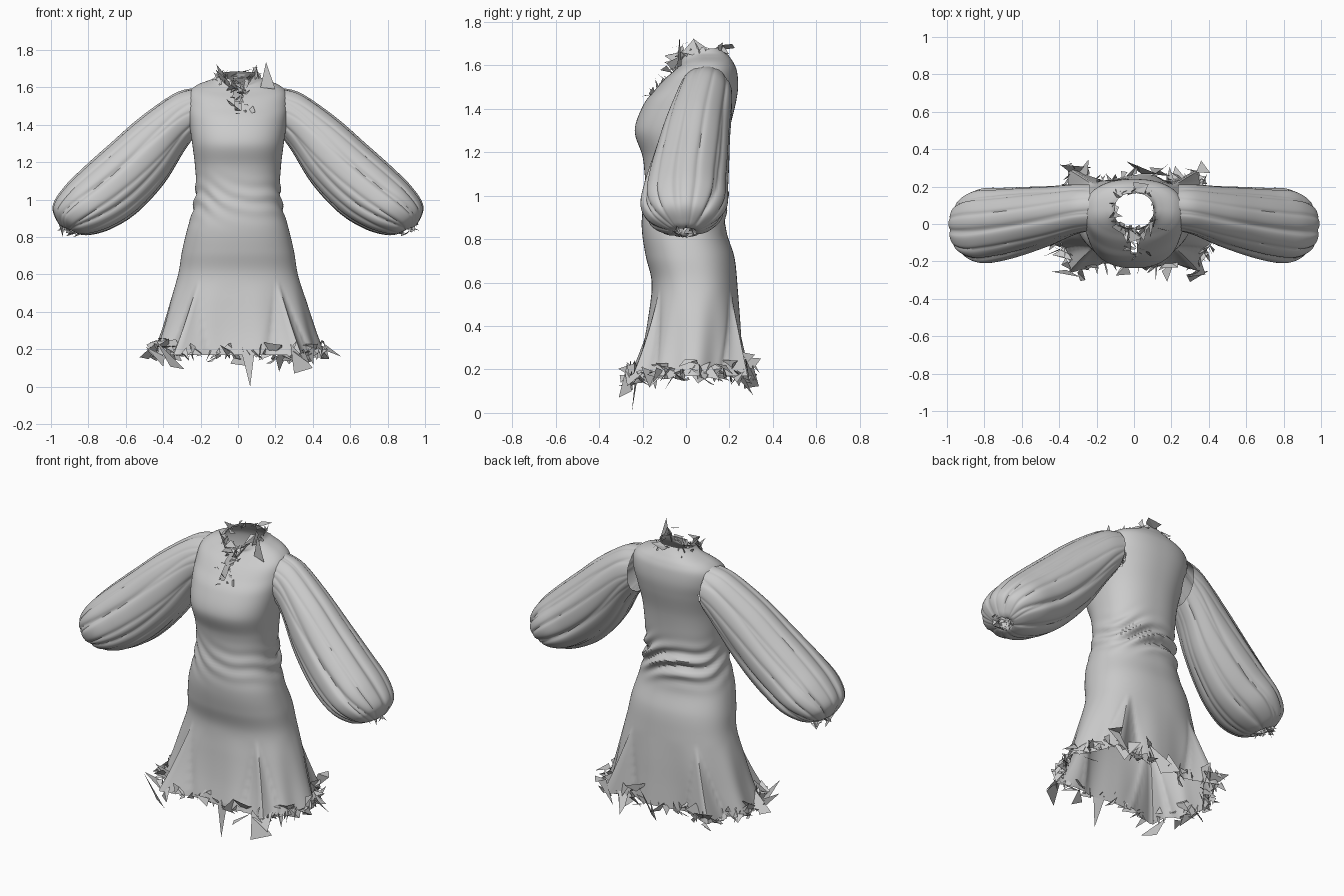
import bpy, bmesh, math, random
from mathutils import Vector

if "Cube" in bpy.data.objects:
    bpy.data.objects.remove(bpy.data.objects["Cube"])
random.seed(7)
TAU = 2 * math.pi


def spline(rows, t):
    """Catmull-Rom through rows of numbers, t in 0..1."""
    n = len(rows) - 1
    i = min(int(t * n), n - 1)
    f = t * n - i
    a, b, c, d = (rows[max(0, min(n, i + k))] for k in (-1, 0, 1, 2))
    return [0.5 * (2 * q + (r - p) * f + (2 * p - 5 * q + 4 * r - s) * f * f
                   + (3 * q - p - 3 * r + s) * f ** 3) for p, q, r, s in zip(a, b, c, d)]


def spow(v, e):
    return math.copysign(abs(v) ** e, v)


def make_object(name, bm, smooth=True):
    me = bpy.data.meshes.new(name)
    bm.to_mesh(me)
    bm.free()
    ob = bpy.data.objects.new(name, me)
    bpy.context.collection.objects.link(ob)
    if smooth:
        bpy.ops.object.select_all(action='DESELECT')
        ob.select_set(True)
        bpy.context.view_layer.objects.active = ob
        bpy.ops.object.shade_smooth_by_angle(angle=math.radians(50))
    return ob


def surface(name, fn, around, along, drop=None):
    """Tube from fn(angle, t); faces whose centre satisfies drop are left out."""
    bm = bmesh.new()
    rings = [[bm.verts.new(fn(TAU * i / around, j / along)) for i in range(around)]
             for j in range(along + 1)]
    for r, s in zip(rings, rings[1:]):
        for i in range(around):
            k = (i + 1) % around
            quad = (r[i], r[k], s[k], s[i])
            if drop and drop(sum((v.co for v in quad), Vector()) / 4):
                continue
            bm.faces.new(quad)
    bmesh.ops.delete(bm, geom=[v for v in bm.verts if not v.link_faces], context='VERTS')
    bmesh.ops.recalc_face_normals(bm, faces=bm.faces)
    return make_object(name, bm)


# Dress body: half width, front y, back y, then z at front, side and back
BODY = [
    (.455, -.225, .255, .17, .17, .17),
    (.41, -.195, .25, .30, .30, .30),
    (.365, -.172, .245, .45, .45, .45),
    (.32, -.158, .236, .60, .60, .60),
    (.30, -.185, .222, .72, .72, .72),
    (.272, -.203, .185, .84, .84, .84),
    (.238, -.20, .18, .96, .96, .96),
    (.225, -.19, .178, 1.07, 1.07, 1.07),
    (.23, -.20, .185, 1.18, 1.18, 1.18),
    (.245, -.236, .20, 1.30, 1.30, 1.30),
    (.262, -.195, .228, 1.42, 1.42, 1.42),
    (.27, -.14, .24, 1.49, 1.50, 1.50),
    (.262, -.095, .235, 1.54, 1.57, 1.57),
    (.22, -.055, .22, 1.575, 1.612, 1.61),
    (.15, -.03, .20, 1.60, 1.64, 1.64),
    (.118, -.03, .185, 1.615, 1.655, 1.66),
    (.104, -.025, .165, 1.64, 1.675, 1.685),
]
GODETS = [math.radians(a) for a in (-126, -54, 54, 126)]


def body(a, t):
    hw, yf, yb, zf, zs, zb = spline(BODY, t)
    c, s = math.cos(a), math.sin(a)
    x = hw * spow(c, .86)
    y = (yf + yb) / 2 + (yb - yf) / 2 * spow(s, .86)
    z = zs + ((zb if s > 0 else zf) - zs) * s * s
    out = Vector((c, s, 0))
    push = 0
    # flared inserts at the skirt corners
    flare = max(0, (.56 - z) / .39)
    for g in GODETS:
        d = abs((a - g + math.pi) % TAU - math.pi) / (.06 + .24 * flare)
        if d < 1:
            push += flare * (.095 * (1 - d) - .02 * math.sin(math.pi * d))
        elif d < 1.5:
            push -= .018 * flare * (1.5 - d)
    push += .012 * flare * math.sin(9 * a + 1)
    # slanted wrinkles at the waist, strongest at the back
    w = math.exp(-((z - 1.0) / .085) ** 2) * (.25 + .75 * max(0, s + .25))
    push += .017 * w * math.sin(72 * (z + .09 * c + .03 * math.sin(3 * a)))
    return Vector((x, y, z)) + out * push


def openings(p):
    arm = abs(p.x) > .2 and ((p.z - 1.46) / .10) ** 2 + ((p.y - .09) / .085) ** 2 < 1
    slit = p.y < 0 and 1.45 < p.z and abs(p.x) < .03 * (p.z - 1.43) / .17
    return arm or slit


surface("dress_body", body, 176, 128, openings)

# Puffed sleeve: upper x, z; lower x, z; front y, back y
SLEEVE = [
    (.235, 1.595, .24, 1.33, -.035, .21),
    (.34, 1.565, .295, 1.25, -.055, .21),
    (.52, 1.44, .38, 1.11, -.11, .20),
    (.68, 1.30, .475, .995, -.155, .195),
    (.82, 1.175, .575, .905, -.19, .19),
    (.93, 1.065, .69, .84, -.205, .185),
    (.99, .965, .79, .812, -.165, .14),
    (.965, .88, .85, .815, -.09, .075),
    (.93, .85, .865, .835, -.05, .04),
    (.925, .875, .865, .865, -.05, .04),
]


def sleeve(side):
    def fn(a, t):
        ux, uz, lx, lz, yf, yb = spline(SLEEVE, t)
        # long gathered folds
        fold = 0
        for k, ph, m in ((3.5, .4, .6), (5.5, 1.3, .4)):
            q = k * a + ph + .9 * math.sin(4 * t + k) * math.sin(a)
            fold += m * (1 - abs(math.sin(q))) ** 3
        r = 1.02 - (.06 + .12 * t) * fold
        c, s = math.cos(a) * r, math.sin(a) * r
        return Vector((side * ((ux + lx) / 2 + (ux - lx) / 2 * c),
                       (yf + yb) / 2 + (yb - yf) / 2 * s,
                       (uz + lz) / 2 + (uz - lz) / 2 * c))
    return fn


def shards(name, edge, count, size, extra=()):
    """Torn triangular scraps: base on edge(u), tip thrown outward and up or down."""
    bm = bmesh.new()
    for i in range(count):
        u = (i + random.random()) / count
        p, out = edge(u)
        side = Vector((-out.y, out.x, 0))
        k = size * random.choice((.5, .7, .8, 1, 1.4))

        def scatter(f, lo, hi):
            return (side * random.uniform(-f, f) + out * random.uniform(lo, hi)
                    + Vector((0, 0, random.uniform(-.75, .75)))) * k
        a = p + scatter(.4, -.3, .1)
        b = p + scatter(.8, -.5, .6)
        tip = p + scatter(1, -.3, 1)
        d = p + scatter(.8, -.6, .6)
        va, vb, vt, vd = (bm.verts.new(v) for v in (a, b, tip, d))
        bm.faces.new((va, vb, vt))
        if i % 2:
            bm.faces.new((va, vt, vd))
    for tri in extra:
        bm.faces.new([bm.verts.new(v) for v in tri])
    return make_object(name, bm, False)


def radial(p, cx, cy):
    return Vector((p.x - cx, p.y - cy, 0)).normalized()


def hem_edge(u):
    p = body(u * TAU, random.uniform(0, .025))
    return p, radial(p, 0, 0)


def neck_edge(u):
    p = body(u * TAU, random.uniform(.93, 1))
    return p, radial(p, 0, .07)


def slit_edge(u):
    p = body(-math.pi / 2 + random.uniform(-.12, .12), .64 + .34 * u)
    return p, Vector((0, -1, 0))


shards("hem_scraps", hem_edge, 130, .075,
       [((.02, -.22, .18), (.09, -.23, .20), (.065, -.25, 0)),
        ((.28, -.27, .23), (.40, -.25, .10), (.30, -.31, .07)),
        ((.20, .24, .16), (.27, .25, .2), (.22, .31, .08))])
shards("neck_scraps", neck_edge, 34, .055,
       [((.12, -.02, 1.60), (.20, -.04, 1.59), (.15, -.03, 1.735))])
shards("neck_slit_scraps", slit_edge, 26, .06)

for side, label in ((-1, "left"), (1, "right")):
    fn = sleeve(side)
    surface("sleeve_" + label, fn, 144, 64)

    def cuff_edge(u):
        p = fn(u * TAU, random.uniform(.86, .92))
        return p, radial(p, side * .895, 0)
    shards("cuff_scraps_" + label, cuff_edge, 22, .05)
